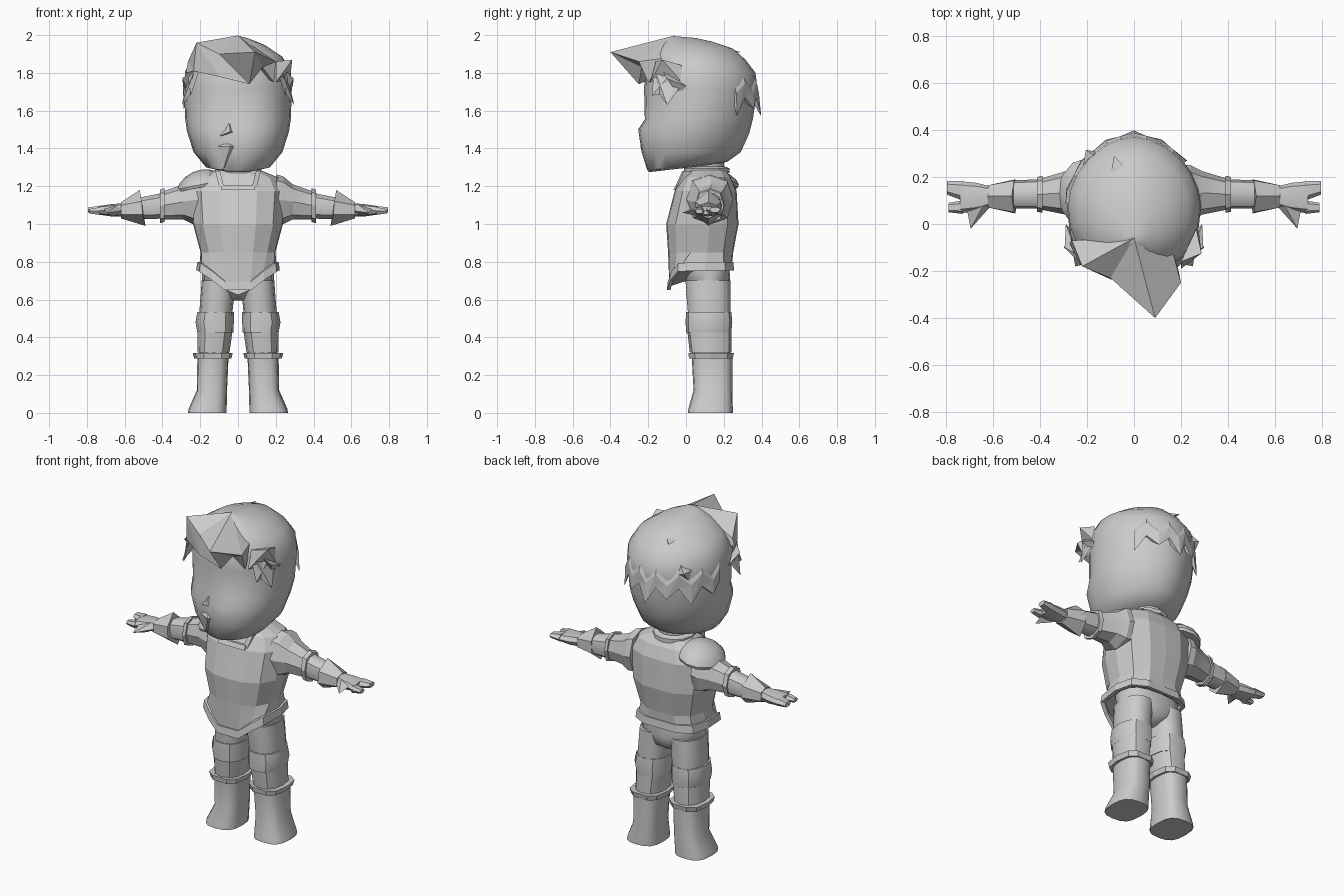
import bpy, math

grey = bpy.data.materials.new("plain grey")
grey.diffuse_color = (0.6, 0.6, 0.6, 1)


def make(name, verts, faces, smooth=None):
    me = bpy.data.meshes.new(name)
    me.from_pydata([tuple(v) for v in verts], [], faces)
    me.materials.append(grey)
    ob = bpy.data.objects.new(name, me)
    bpy.context.collection.objects.link(ob)
    bpy.ops.object.select_all(action='DESELECT')
    ob.select_set(True)
    bpy.context.view_layer.objects.active = ob
    bpy.ops.object.mode_set(mode='EDIT')
    bpy.ops.mesh.select_all(action='SELECT')
    bpy.ops.mesh.normals_make_consistent(inside=False)
    bpy.ops.object.mode_set(mode='OBJECT')
    if smooth:
        bpy.ops.object.shade_smooth_by_angle(angle=math.radians(smooth))
    return ob


def loft(name, rings, smooth=None, closed=False):
    """Skin a row of equal rings; cap the ends, or join last to first."""
    n, m = len(rings[0]), len(rings)
    faces = []
    for r in range(m if closed else m - 1):
        a, b = r * n, ((r + 1) % m) * n
        faces += [(a + i, a + (i + 1) % n, b + (i + 1) % n, b + i) for i in range(n)]
    if not closed:
        faces += [tuple(range(n)), tuple(range((m - 1) * n, m * n))]
    return make(name, [v for r in rings for v in r], faces, smooth)


def oval(n, x0, x1, y0, y1, z, power=2.0, z_back=None, back_power=None):
    """Horizontal rounded ring; z_back tilts it, back_power reshapes its rear half."""
    zb, out = z if z_back is None else z_back, []
    for i in range(n):
        a = 2 * math.pi * i / n
        p = back_power if back_power and math.sin(a) > 0 else power
        c, s = [math.copysign(abs(t) ** (2 / p), t) for t in (math.cos(a), math.sin(a))]
        out.append((x0 + (x1 - x0) * (1 + c) / 2, y0 + (y1 - y0) * (1 + s) / 2,
                    z + (zb - z) * (1 + s) / 2))
    return out


def slice_x(n, x, y0, y1, z0, z1, power=2.4):
    """Ring across the arm."""
    return [(x, p[0], p[1]) for p in oval(n, y0, y1, z0, z1, 0, power)]


def flip(points, side):
    return [(p[0] * side, p[1], p[2]) for p in points]


def spike(name, base, tip):
    n = len(base)
    return make(name, base + [tip],
                [tuple(range(n))] + [(i, (i + 1) % n, n) for i in range(n)])


# Head: skull with jutting lower face, one cheek flatter than the other
skull = [(1.275, 1.315, -.195, .16, .11), (1.285, 1.33, -.205, .22, .175),
         (1.38, 1.38, -.235, .29, .235), (1.50, 1.48, -.253, .335, .27),
         (1.555, 1.56, -.218, .355, .28), (1.72, 1.72, -.222, .378, .285),
         (1.82, 1.80, -.215, .368, .28), (1.90, 1.87, -.18, .315, .235),
         (1.955, 1.93, -.13, .245, .15), (1.985, 1.965, -.09, .14, .07),
         (1.995, 1.985, -.07, .05, .02)]
rings = [oval(24, -w, w, f, b, z, 2.2, zb, 1.85) for z, zb, f, b, w in skull]
rings = [[(x, max(y, -.212) if x < -.02 and z < 1.53 else y, z) for x, y, z in r] for r in rings]
loft("head", rings, 50)
spike("lip", [(-.12, -.2, 1.41), (-.05, -.2, 1.45), (0, -.22, 1.41), (-.08, -.19, 1.285)],
      (-.04, -.242, 1.41))
spike("nose", [(-.11, -.2, 1.46), (-.05, -.2, 1.55), (-.01, -.22, 1.48)], (-.04, -.25, 1.49))

# Hair: faceted fringe swept forward to one long point
upper = [(-.265, -.07, 1.86), (-.22, -.18, 1.96), (-.1, -.23, 1.9), (.09, -.4, 1.91),
         (.2, -.25, 1.86), (.16, -.1, 1.88)]
lower = [(-.275, -.08, 1.80), (-.235, -.16, 1.81), (-.1, -.235, 1.78), (.06, -.25, 1.74),
         (.13, -.235, 1.83), (.19, -.2, 1.75)]
faces = []
n = len(upper)
for i in range(n - 1):
    faces += [(0, 2 + i, 3 + i), (2 + i, 2 + n + i, 3 + n + i), (2 + i, 3 + n + i, 3 + i),
              (1, 3 + n + i, 2 + n + i)]
faces += [(0, 1, 2 + n, 2), (0, 1 + n, 1 + 2 * n, 1)]
make("hair_fringe", [(0, -.06, 1.998), (0, 0, 1.85)] + upper + lower, faces)
spike("temple_tuft", [(.2, -.16, 1.86), (.2, -.19, 1.75), (.275, -.03, 1.76), (.265, -.02, 1.84)],
      (.287, -.125, 1.87))

# Hair: locks at the temples
for s in (-1, 1):
    spike("temple_lock", flip([(.235, -.16, 1.80), (.25, -.02, 1.83), (.268, -.02, 1.74),
                               (.245, -.15, 1.70)], s), (.298 * s, -.1, 1.63))
    spike("side_lock", flip([(.24, -.13, 1.82), (.25, -.04, 1.68), (.295, -.10, 1.77)], s),
          (.29 * s, 0, 1.73))
    spike("brow_lock", flip([(.2, -.17, 1.83), (.27, -.06, 1.82), (.26, -.06, 1.70)], s),
          (.25 * s, -.18, 1.68))


# Hair: ragged layer round the back, longer on one side, zigzag lower edge
def back(a, z, r):
    c, s = math.cos(a), math.sin(a)
    return (.285 * r * math.copysign(abs(s) ** 1.08, s),
            .078 + .298 * r * max(c, 0) ** 1.08, z)


verts, faces = [], []
steps = range(-7, 5)
for i in steps:
    a = i * .22
    if i % 2 == 0:      # hanging tips
        verts += [back(a, 1.74, .97), back(a, 1.69, 1.035),
                  back(a, 1.57 if i % 4 == 0 else 1.61, 1.075 if i == 0 else 1.05)]
    else:               # notches between them
        verts += [back(a, 1.80, .95), back(a, 1.75, 1.02), back(a, 1.67, 1.015)]
    verts.append(back(a, 1.66, .92))
for i in range(len(steps) - 1):
    k = i * 4
    for j in range(4):
        m = (j + 1) % 4
        faces += [(k + j, k + m, k + 4 + m), (k + j, k + 4 + m, k + 4 + j)]
end = len(verts) - 4
faces += [(0, 1, 2, 3), (end, end + 1, end + 2, end + 3)]
make("back_hair", verts, faces)
spike("crown_tuft", [(-.11, .15, 1.92), (-.06, .04, 1.96), (0, .2, 1.935), (-.04, .24, 1.90)],
      (-.085, .29, 1.91))
spike("crown_side_tuft", [(-.23, .16, 1.78), (-.12, .26, 1.86), (-.1, .3, 1.74),
                          (-.21, .22, 1.66)], (-.205, .315, 1.77))

# Neck and collar
loft("neck", [oval(12, -.09, .09, .02, .2, z) for z in (1.25, 1.34)], 40)
loft("collar_ring", [oval(12, -r, r, .11 - r, .11 + r, z)
                     for r, z in ((.12, 1.27), (.12, 1.295), (.095, 1.305))])
for s in (-1, 1):
    loft("collar_edge", [flip([(x, y, z), (x + .025, y + .01, z), (x + .025, y + .05, z),
                               (x, y + .05, z)], s)
                         for x, y, z in ((.07, -.065, 1.18), (.095, -.02, 1.28))])
loft("collar_base", [[(-.09, y, z), (.09, y, z), (.09, y + .05, z), (-.09, y + .05, z)]
                     for y, z in ((-.068, 1.18), (-.055, 1.205))])

# Torso: faceted breastplate coming to a blunt point below the belly
unit = [(0, -1), (.4, -.97), (.78, -.74), (.98, -.3), (1, .2), (.85, .7), (.45, .97), (0, 1)]


def mirror_ring(half):
    return half + [(-x, y, z) for x, y, z in half[-2:0:-1]]


def torso_ring(z, w, f, b):
    return mirror_ring([(x * w, f + (b - f) * (1 + y) / 2, z) for x, y in unit])


waist = [(0, -.088, .67), (.065, -.088, .67), (.13, -.07, .725), (.19, -.035, .768),
         (.205, .1, .775), (.18, .2, .775), (.1, .242, .775), (0, .242, .775)]
rows = [(.85, .198, -.095, .25), (1.0, .238, -.105, .278),
        (1.175, .25, -.06, .268), (1.245, .215, -.02, .24), (1.285, .12, .01, .21)]
loft("torso", [mirror_ring(waist)] + [torso_ring(*r) for r in rows])


# Belt following the lower edge of the breastplate
def belt(grow, dz):
    return [(x * grow, .08 + (y - .08) * grow, z + dz) for x, y, z in mirror_ring(waist)]


loft("belt", [belt(.97, -.02), belt(1.08, -.02), belt(1.05, .025), belt(.97, .025)], closed=True)

# Hips
loft("hips", [oval(16, -w, w, f, b, z, 2.6) for z, w, f, b in
              ((.595, .03, .06, .17), (.63, .10, .02, .225), (.69, .19, 0, .235),
               (.76, .19, -.01, .23))], 50)
spike("crotch_guard", [(-.06, .01, .65), (.06, .01, .65), (.04, .06, .60), (-.04, .06, .60)],
      (0, 0, .625))

for s in (-1, 1):
    def leg(name, data, n=14, smooth=45, power=2.4):
        loft(name, [flip(oval(n, x0, x1, y0, y1, z, power), s)
                    for z, x0, x1, y0, y1 in data], smooth)

    # Legs, knee pads, boots
    leg("thigh", [(.70, .01, .192, -.005, .237), (.62, .02, .198, .0, .237),
                  (.53, .03, .205, .008, .237), (.42, .035, .20, .015, .235),
                  (.31, .05, .205, .03, .235)])
    leg("knee_pad", [(.425, .025, .215, .0, .24), (.48, .022, .225, -.002, .245),
                     (.535, .022, .215, .0, .24)], 12, 30)
    leg("shin_guard", [(.32, .045, .215, .02, .24), (.425, .03, .215, .008, .24)], 12, 30)
    leg("boot_cuff", [(.288, .035, .232, .012, .252), (.318, .028, .24, .008, .258)], 10, None, 3)
    leg("boot", [(0, .06, .265, .01, .248), (.02, .06, .262, .012, .248),
                 (.12, .058, .218, .04, .245), (.30, .05, .215, .03, .245)], 16, 50, 2.8)

    # Arms
    def arm(name, data, n=10, smooth=40):
        loft(name, [flip(slice_x(n, *d), s) for d in data], smooth)

    arm("upper_arm", [(.205, .0, .25, 1.0, 1.262), (.24, .01, .25, 1.0, 1.252),
                      (.29, .04, .225, 1.025, 1.21), (.39, .06, .195, 1.025, 1.175)], 8, 20)
    arm("elbow_band", [(.39, .048, .205, 1.01, 1.19), (.413, .052, .2, 1.005, 1.182)], 8, None)
    arm("forearm", [(.41, .065, .19, 1.025, 1.165), (.53, .065, .185, 1.025, 1.14)])

    # Flared gauntlet with pointed cuff
    cuff = [(.52, .12, 1.18), (.51, .185, 1.12), (.505, .19, 1.05), (.49, .12, .99),
            (.505, .045, 1.05), (.51, .05, 1.12)]
    wrist = [(.62, .12, 1.115), (.62, .165, 1.10), (.62, .165, 1.05), (.62, .12, 1.03),
             (.62, .07, 1.05), (.62, .07, 1.10)]
    loft("gauntlet", [flip(cuff, s), flip(wrist, s)])

    # Hand: palm, two finger groups, thumb
    arm("palm", [(.61, .075, .16, 1.04, 1.11), (.67, .055, .175, 1.04, 1.105),
                 (.74, .045, .182, 1.05, 1.095)], 8, 30)
    arm("outer_fingers", [(.73, .1, .184, 1.05, 1.098), (.795, .125, .182, 1.06, 1.09)], 6, None)
    arm("inner_fingers", [(.73, .043, .1, 1.045, 1.092), (.79, .05, .09, 1.055, 1.08)], 6, None)
    spike("thumb", flip([(.61, .075, 1.07), (.64, .08, 1.1), (.71, .06, 1.08), (.66, .07, 1.04)], s),
          (.695 * s, -.02, 1.06))

# Single domed shoulder pad with a wider rim
pad = [(.145, 1.195), (.15, 1.21), (.135, 1.238), (.1, 1.265), (.055, 1.282), (.015, 1.288)]
loft("shoulder_pad", [[(x, y, z - .2 * (-.19 - x)) for x, y, z in
                       oval(12, -.2 - r * .82, -.2 + r * .82, .13 - r, .13 + r, z)]
                      for r, z in pad], 35)
